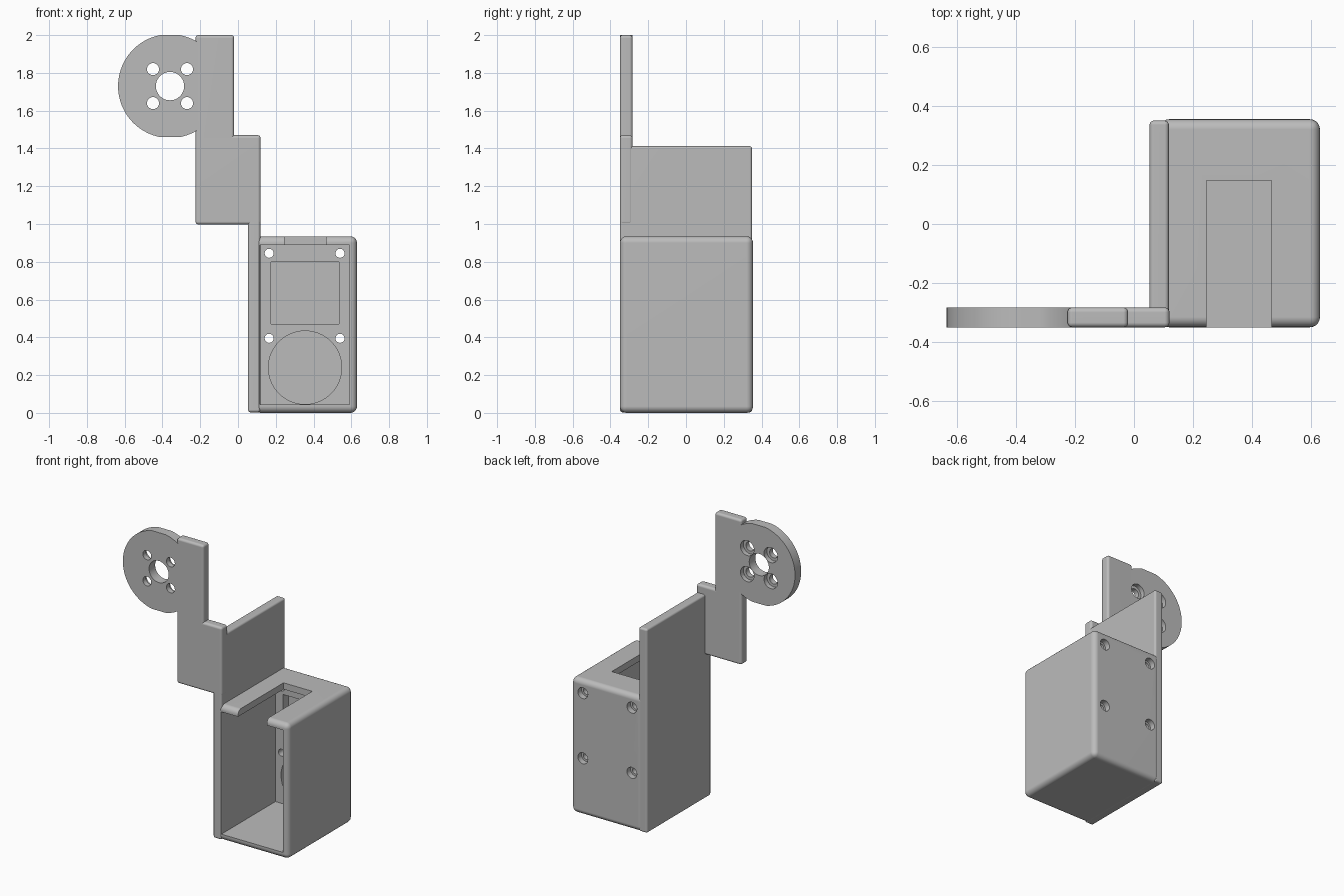
import bpy
import math

cube = bpy.data.objects.get("Cube")
if cube:
    bpy.data.objects.remove(cube, do_unlink=True)

grey = bpy.data.materials.new("matte grey")
grey.use_nodes = True
grey.diffuse_color = (0.5, 0.5, 0.5, 1)
grey.node_tree.nodes["Principled BSDF"].inputs["Base Color"].default_value = (0.5, 0.5, 0.5, 1)


def activate(ob):
    bpy.ops.object.select_all(action='DESELECT')
    ob.select_set(True)
    bpy.context.view_layer.objects.active = ob


def apply(ob, mod):
    activate(ob)
    bpy.ops.object.modifier_apply(modifier=mod.name)


def box(name, x, y, z, bevel=0):
    """Box from (min, max) ranges, with optional rounded edges."""
    bpy.ops.mesh.primitive_cube_add(size=1)
    ob = bpy.context.object
    ob.name = name
    ob.location = [(a + b) / 2 for a, b in (x, y, z)]
    ob.scale = [b - a for a, b in (x, y, z)]
    bpy.ops.object.transform_apply(location=True, scale=True)
    ob.data.materials.append(grey)
    if bevel:
        mod = ob.modifiers.new("round", 'BEVEL')
        mod.width, mod.segments = bevel, 5
        apply(ob, mod)
    return ob


def rod(name, x, z, radius, y, sides=48):
    """Cylinder along y."""
    bpy.ops.mesh.primitive_cylinder_add(
        vertices=sides, radius=radius, depth=y[1] - y[0],
        location=(x, (y[0] + y[1]) / 2, z), rotation=(math.pi / 2, 0, 0))
    ob = bpy.context.object
    ob.name = name
    bpy.ops.object.transform_apply(location=True, rotation=True)
    ob.data.materials.append(grey)
    return ob


def cut(targets, cutters):
    for cutter in cutters:
        for ob in targets:
            mod = ob.modifiers.new("cut", 'BOOLEAN')
            mod.operation, mod.solver, mod.object = 'DIFFERENCE', 'EXACT', cutter
            apply(ob, mod)
        bpy.data.objects.remove(cutter, do_unlink=True)


# Open-fronted housing
FRONT, BACK, INNER = -0.35, 0.355, 0.24
housing = box("housing", (0.085, 0.63), (FRONT, BACK), (0, 0.935), 0.035)
cut([housing], [
    box("cavity", (0.116, 0.59), (-0.5, INNER), (0.045, 0.89)),
    box("cable_slot", (0.245, 0.465), (-0.5, 0.147), (0.8, 1.1)),
    box("square_recess", (0.175, 0.535), (0.1, 0.30), (0.47, 0.80)),
    rod("round_recess", 0.355, 0.24, 0.194, (0.1, 0.30), 64),
])

# Countersunk screw holes through the back wall
for x in (0.165, 0.54):
    for z in (0.395, 0.845):
        cut([housing], [rod("screw_hole", x, z, 0.024, (0.1, 0.5), 24),
                        rod("screw_head", x, z, 0.038, (0.315, 0.5), 24)])

# Tall side plate and the two stepped arm plates
side_plate = box("side_plate", (0.053, 0.118), (FRONT, 0.35), (0.003, 1.412), 0.014)
THIN = (FRONT, -0.283)
lower_arm = box("lower_arm", (-0.225, 0.12), THIN, (0.997, 1.47), 0.016)
upper_arm = box("upper_arm", (-0.225, -0.02), THIN, (1.2, 2.0), 0.016)

# Round mounting disc with flattened top and bottom
DX, DZ = -0.36, 1.73
disc = rod("mounting_disc", DX, DZ, 0.275, (FRONT, -0.283), 96)
for v in disc.data.vertices:
    v.co.z = max(DZ - 0.27, min(DZ + 0.27, v.co.z))
cut([disc], [rod("centre_hole", DX, DZ, 0.075, (-0.5, 0))])
for sx in (-0.09, 0.09):
    for sz in (-0.09, 0.09):
        cut([disc], [rod("bolt_hole", DX + sx, DZ + sz, 0.032, (-0.5, 0), 32)])
        cut([disc, upper_arm], [rod("bolt_head", DX + sx, DZ + sz, 0.052, (-0.315, 0), 32)])

# Smooth rounded edges while keeping flat faces flat
for ob in (housing, side_plate, lower_arm, upper_arm, disc):
    activate(ob)
    bpy.ops.object.shade_smooth_by_angle(angle=math.radians(30))
    mod = ob.modifiers.new("flat faces", 'WEIGHTED_NORMAL')
    mod.keep_sharp = True
    apply(ob, mod)
